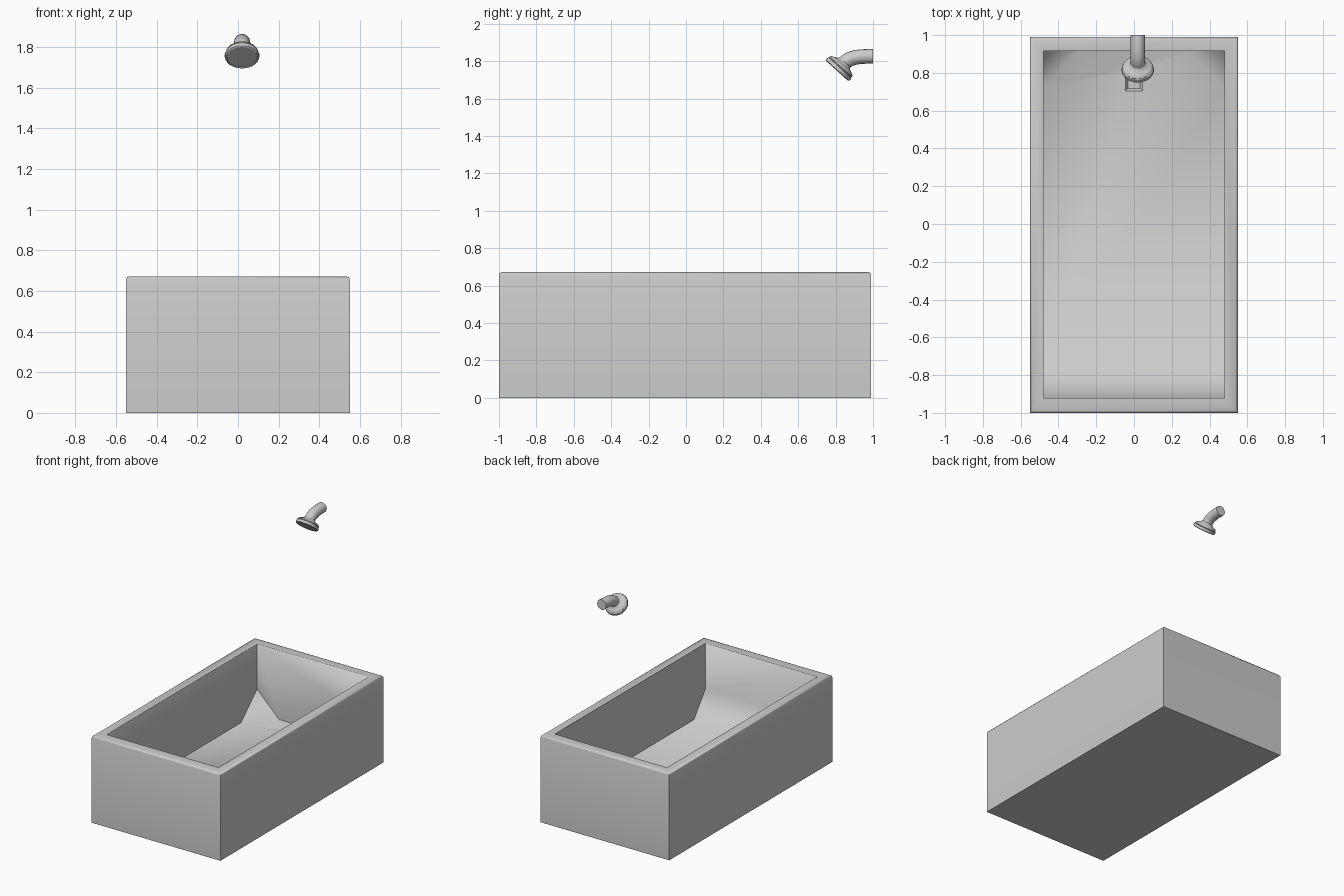
import bpy, bmesh, math
from mathutils import Vector, Matrix

if "Cube" in bpy.data.objects:
    bpy.data.objects.remove(bpy.data.objects["Cube"])


def finish(name, bm, angle=35):
    bmesh.ops.recalc_face_normals(bm, faces=bm.faces)
    me = bpy.data.meshes.new(name)
    bm.to_mesh(me)
    bm.free()
    ob = bpy.data.objects.new(name, me)
    bpy.context.collection.objects.link(ob)
    bpy.ops.object.select_all(action='DESELECT')
    bpy.context.view_layer.objects.active = ob
    ob.select_set(True)
    if angle:
        bpy.ops.object.shade_smooth_by_angle(angle=math.radians(angle))
    return ob


# Tub: solid block with a hollow, sloped front end and chamfered back corners
XO, YF, YB, TOP = 0.55, -1.0, 0.99, 0.672
XI, IF, IB, FLOOR, SLOPE = 0.478, -0.92, 0.915, 0.135, 0.32
bm = bmesh.new()


def ring(x, y0, y1, z):
    return [bm.verts.new(p) for p in ((-x, y0, z), (x, y0, z), (x, y1, z), (-x, y1, z))]


base, rim, lip = ring(XO, YF, YB, 0), ring(XO, YF, YB, TOP), ring(XI, IF, IB, TOP)
bm.faces.new(base)
for i in range(4):
    j = (i + 1) % 4
    bm.faces.new((base[i], base[j], rim[j], rim[i]))
    bm.faces.new((rim[i], rim[j], lip[j], lip[i]))
sides = []
for s, f, b in ((-1, lip[0], lip[3]), (1, lip[1], lip[2])):
    v = [bm.verts.new(p) for p in ((s * XI, IF, SLOPE), (s * XI, -0.78, FLOOR),
         (s * XI, 0.72, FLOOR), (s * 0.29, IB, FLOOR), (s * XI, IB, SLOPE))]
    bm.faces.new((f, v[0], v[1], v[2], v[4], b))
    bm.faces.new((v[2], v[3], v[4]))
    sides.append(v)
L, R = sides
bm.faces.new((lip[0], lip[1], R[0], L[0]))
bm.faces.new((L[0], R[0], R[1], L[1]))
bm.faces.new((L[1], R[1], R[2], R[3], L[3], L[2]))
bm.faces.new((L[3], R[3], R[4], lip[2], lip[3], L[4]))
for loop, w in ((rim, 0.015), (lip, 0.005)):
    edges = [e for e in bm.edges if all(v in loop for v in e.verts)]
    bmesh.ops.bevel(bm, geom=edges, offset=w, segments=2, profile=0.5, affect='EDGES')
tub = finish("bathtub", bm, 0)

# Shallow drain dip in the tub floor
bm = bmesh.new()
bmesh.ops.create_cone(bm, cap_ends=True, segments=4, radius1=0.045, radius2=0.085, depth=0.04,
                      matrix=Matrix.Translation((0, 0.75, FLOOR)) @ Matrix.Rotation(math.pi / 4, 4, 'Z'))
cutter = finish("drain_cutter", bm, 0)
mod = tub.modifiers.new("drain", 'BOOLEAN')
mod.operation, mod.object, mod.solver = 'DIFFERENCE', cutter, 'EXACT'
bpy.ops.object.select_all(action='DESELECT')
bpy.context.view_layer.objects.active = tub
tub.select_set(True)
bpy.ops.object.modifier_apply(modifier="drain")
bpy.data.objects.remove(cutter)
bpy.ops.object.shade_smooth_by_angle(angle=math.radians(54))

# Shower head: lathed profile (radius, height from the face)
PROFILE = [(0, 0.004), (0.074, 0.004), (0.076, 0), (0.083, 0.004), (0.086, 0.013), (0.083, 0.022),
           (0.078, 0.025), (0.081, 0.030), (0.077, 0.038), (0.062, 0.045),
           (0.046, 0.052), (0.038, 0.064), (0, 0.064)]
bm = bmesh.new()
vs = [bm.verts.new((r, 0, z)) for r, z in PROFILE]
es = [bm.edges.new(p) for p in zip(vs, vs[1:])]
bmesh.ops.spin(bm, geom=vs + es, cent=(0, 0, 0), axis=(0, 0, 1), angle=2 * math.pi, steps=32)
bmesh.ops.remove_doubles(bm, verts=bm.verts, dist=1e-5)
axis = Vector((0, 0.67, 0.74)).normalized()
face = Vector((0.02, 0.808, 1.748))
bm.transform(Matrix.Translation(face) @ axis.to_track_quat('Z', 'Y').to_matrix().to_4x4())
finish("shower_head", bm, 40)

# Bent pipe from the head back to the wall
cu = bpy.data.curves.new("shower_pipe", 'CURVE')
cu.dimensions = '3D'
cu.bevel_depth, cu.bevel_resolution, cu.use_fill_caps = 0.039, 6, True
sp = cu.splines.new('BEZIER')
sp.bezier_points.add(1)
sp.resolution_u = 12
start, end = face + axis * 0.05, Vector((0.02, 1.0, 1.826))
for p, co, d in ((sp.bezier_points[0], start, axis * 0.05),
                 (sp.bezier_points[1], end, Vector((0, 0.08, 0)))):
    p.handle_left_type = p.handle_right_type = 'FREE'
    p.co, p.handle_left, p.handle_right = co, co - d, co + d
pipe = bpy.data.objects.new("shower_pipe", cu)
bpy.context.collection.objects.link(pipe)
bpy.ops.object.select_all(action='DESELECT')
bpy.context.view_layer.objects.active = pipe
pipe.select_set(True)
bpy.ops.object.convert(target='MESH')
bpy.ops.object.shade_smooth_by_angle(angle=math.radians(40))
